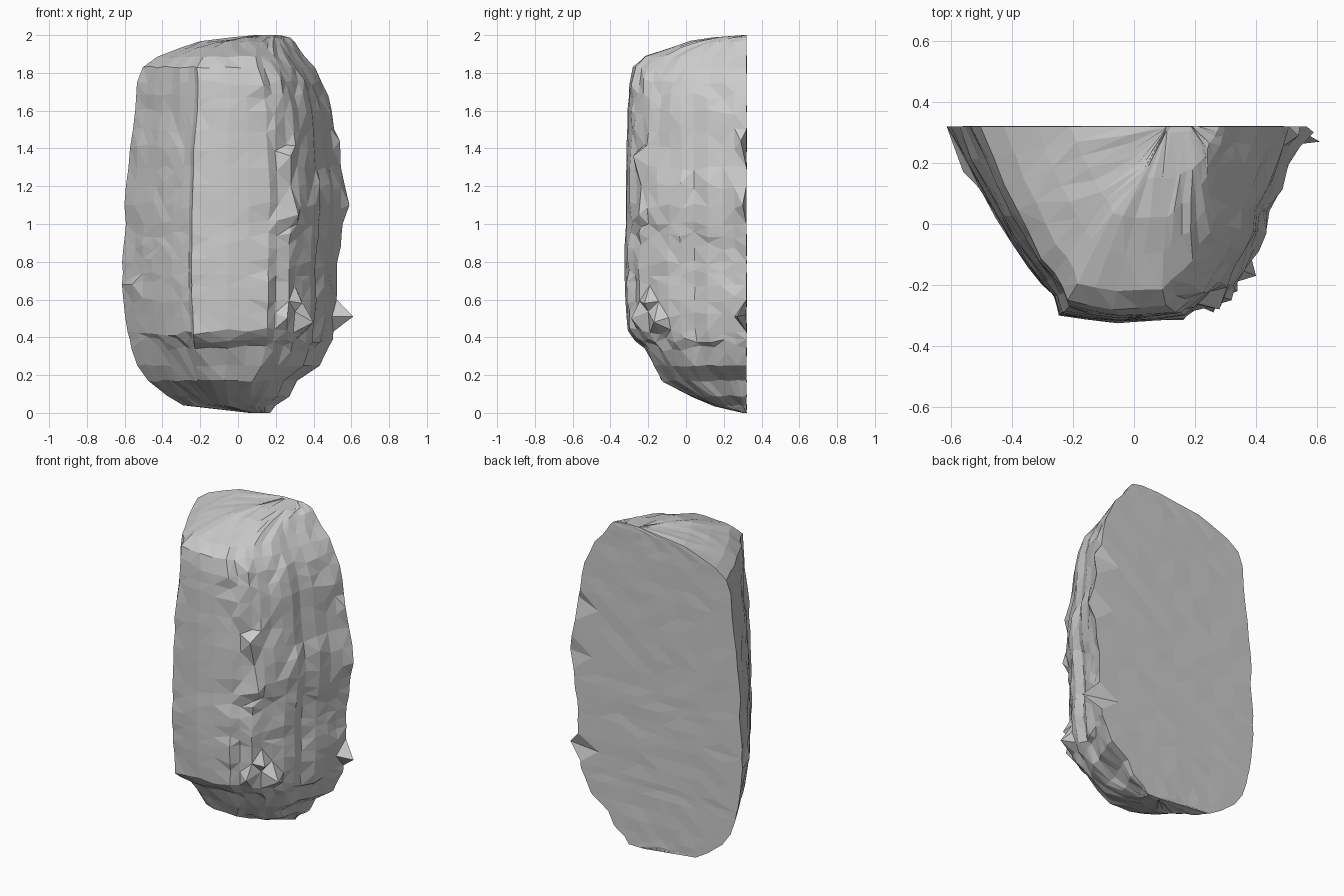
import bpy, bmesh, random
from mathutils import Vector, noise

if "Cube" in bpy.data.objects:
    bpy.data.objects.remove(bpy.data.objects["Cube"])

random.seed(7)
BACK = 0.32

# Height profile: z, left edge, right edge, front depth (y)
LEVELS = [
    (0.00, 0.06, 0.17, 0.30), (0.04, -0.29, 0.20, 0.15), (0.09, -0.37, 0.28, 0.03),
    (0.17, -0.47, 0.32, -0.13), (0.25, -0.53, 0.44, -0.17), (0.34, -0.565, 0.48, -0.22),
    (0.43, -0.58, 0.51, -0.31), (0.60, -0.61, 0.53, -0.32), (0.80, -0.61, 0.53, -0.325),
    (1.00, -0.60, 0.55, -0.32), (1.10, -0.60, 0.57, -0.32), (1.20, -0.59, 0.56, -0.32),
    (1.40, -0.58, 0.52, -0.315), (1.60, -0.54, 0.50, -0.31), (1.75, -0.53, 0.45, -0.30),
    (1.83, -0.51, 0.40, -0.28), (1.885, -0.43, 0.35, -0.22), (1.93, -0.32, 0.32, -0.10),
    (1.965, -0.21, 0.30, 0.02), (1.985, -0.03, 0.28, 0.15), (2.00, 0.09, 0.22, 0.30)]

# Plan section of the rock: x as a fraction of half width, depth as a fraction of the bulge
SECTION = [(-1, 0), (-.91, .17), (-.83, .32), (-.74, .46), (-.66, .59), (-.57, .71),
           (-.49, .80), (-.43, .87), (-.40, .95), (-.26, .98), (-.09, 1), (.10, .99),
           (.30, .97), (.38, .92), (.50, .87), (.58, .82), (.64, .73), (.72, .64),
           (.77, .54), (.79, .44), (.86, .32), (.91, .20), (.96, .10), (1, 0)]
BACK_COLS = 8


def level_at(z):
    for a, b in zip(LEVELS, LEVELS[1:]):
        if z <= b[0]:
            t = (z - a[0]) / (b[0] - a[0])
            return [p + (q - p) * t for p, q in zip(a, b)]
    return LEVELS[-1]


# Row heights: the profile levels plus extra rows along the tall middle
heights = sorted(set([l[0] for l in LEVELS] + [0.39, 0.52, 0.68, 0.74, 0.88, 0.94, 1.3, 1.5, 1.68]))
bm = bmesh.new()
rings = []
for z in heights:
    _, left, right, front = level_at(z)
    body = 0.3 < z < 1.8
    # near the ends the section shifts towards the off-centre tip
    mid = 0.0 if body else (left + right) / 2 * min(1, abs(z - 1) - 0.4)
    mid = max(left + 0.02, min(right - 0.02, mid))
    # the foot is rounder than the body on its left side
    cut = 0.14 * max(0, min(1, (0.42 - z) / 0.2))
    ring = []
    for i, (u, d) in enumerate(SECTION):
        if u < -0.2:
            d *= 1 - cut * min(1, (-u - 0.2) / 0.2)
        x = mid + u * ((mid - left) if u < 0 else (right - mid))
        y = BACK - d * (BACK - front)
        dz = 0
        if 0 < i < len(SECTION) - 1:
            # chipped vertical strips, rougher on the right side
            rough = 0.022 if u > 0.25 else 0.011
            strip = noise.noise(Vector((i * 1.7, z * 2.2, 3.1))) * rough
            flat = 0.35 if abs(u) < 0.28 else 1
            k = 1 + (strip + random.uniform(-1, 1) * rough * 0.5) * flat * 1.6
            x, y = x * k, max(-0.33, BACK - (BACK - y) * k)
            dz = random.uniform(-0.02, 0.02) if body else random.uniform(-0.006, 0.006)
        elif 0.05 < z < 1.95:
            x += random.uniform(-0.008, 0.008)
        ring.append(bm.verts.new((x, y, min(2, max(0, z + dz)))))
    # nearly flat split face at the back
    for j in range(1, BACK_COLS):
        x = right + (left - right) * j / BACK_COLS
        ring.append(bm.verts.new((x, BACK + random.uniform(-0.002, 0.002), z)))
    rings.append(ring)

# Skin the rings and close the two ends
n = len(rings[0])
for a, b in zip(rings, rings[1:]):
    for i in range(n):
        j = (i + 1) % n
        bm.faces.new((a[i], a[j], b[j], b[i]))
bm.faces.new(rings[0][::-1])
bm.faces.new(rings[-1])

# Jagged chips that stick out of the surface
CHIPS = [(.61, .27, .51), (.59, .30, 1.10), (.54, .29, 1.44), (.40, -.17, .48),
         (.28, -.28, 1.36), (.26, -.29, .50), (.34, -.22, .58), (.32, -.25, 1.05),
         (-.56, .17, .68)]
for c in CHIPS:
    target = Vector(c)
    v = min(bm.verts, key=lambda v: (v.co - target).length)
    v.co = target

bmesh.ops.triangulate(bm, faces=bm.faces[:], quad_method='SHORT_EDGE')
bmesh.ops.recalc_face_normals(bm, faces=bm.faces[:])
mesh = bpy.data.meshes.new("split_boulder")
bm.to_mesh(mesh)
bm.free()
rock = bpy.data.objects.new("split_boulder", mesh)
bpy.context.collection.objects.link(rock)
